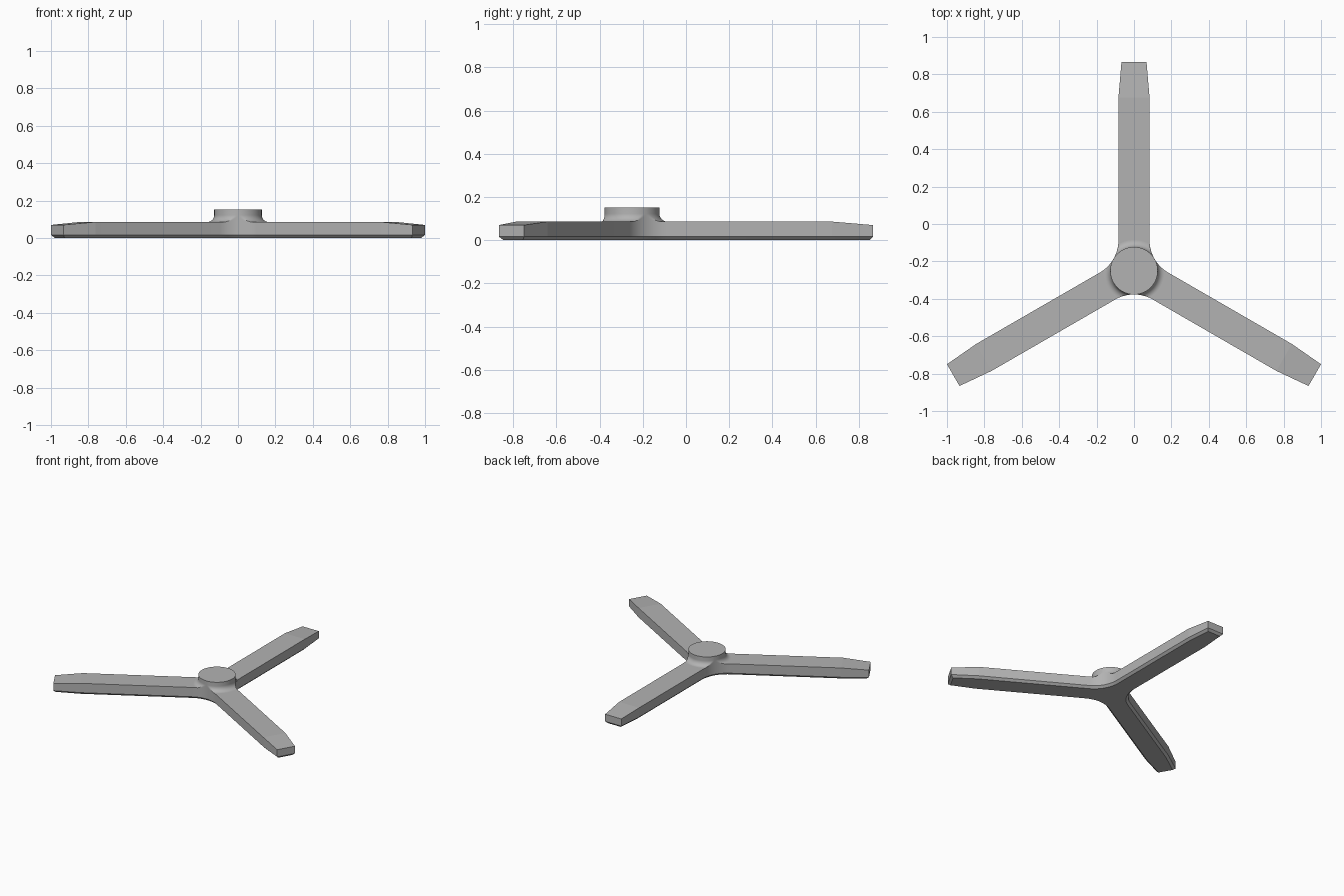
import bpy, bmesh
from math import sin, cos, radians, degrees, sqrt, pi
from mathutils import Matrix, Vector

if "Cube" in bpy.data.objects:
    bpy.data.objects.remove(bpy.data.objects["Cube"], do_unlink=True)

CENTRE_Y = -0.25
ARM_LEN, TAPER_START = 1.116, 0.927
HALF_W, TIP_HALF_W = 0.083, 0.067
TOP_Z, TIP_Z, CHAMFER = 0.086, 0.07, 0.016
FILLET_R, FILLET_STEPS = 0.2, 16
FILLET_D = (HALF_W + FILLET_R) / sin(radians(60))   # hub axis to fillet centre
HUB_R, HUB_Z, FLARE = 0.127, 0.152, 0.037

grey = bpy.data.materials.new("plain_grey")
grey.use_nodes = True
colour = (0.45, 0.45, 0.45, 1)
grey.diffuse_color = colour
grey.node_tree.nodes["Principled BSDF"].inputs["Base Color"].default_value = colour


def finish(bm, name, angle):
    bmesh.ops.recalc_face_normals(bm, faces=bm.faces)
    mesh = bpy.data.meshes.new(name)
    bm.to_mesh(mesh)
    bm.free()
    obj = bpy.data.objects.new(name, mesh)
    obj.location.y = CENTRE_Y
    mesh.materials.append(grey)
    bpy.context.collection.objects.link(obj)
    bpy.ops.object.select_all(action='DESELECT')
    obj.select_set(True)
    bpy.context.view_layer.objects.active = obj
    bpy.ops.object.shade_smooth_by_angle(angle=radians(angle))
    return obj


def outline(inset):
    """One arm end plus the fillet to the next arm, repeated three times."""
    w, t, tip = HALF_W - inset, TIP_HALF_W - inset, ARM_LEN - inset
    arm = [Vector(p) for p in ((w, TAPER_START, 0), (t, tip, 0), (-t, tip, 0), (-w, TAPER_START, 0))]
    cx, cy = FILLET_D * cos(radians(150)), FILLET_D * sin(radians(150))
    r = FILLET_R + inset
    for i in range(FILLET_STEPS + 1):
        a = -radians(60) * i / FILLET_STEPS
        arm.append(Vector((cx + r * cos(a), cy + r * sin(a), 0)))
    return [Matrix.Rotation(k * 2 * pi / 3, 3, 'Z') @ p for k in range(3) for p in arm]


def bridge(bm, a, b):
    n = len(a)
    for i in range(n):
        bm.faces.new((a[i], a[(i + 1) % n], b[(i + 1) % n], b[i]))


# Three-armed body: chamfered underside, tops sloping down at the tips
bm = bmesh.new()
per_arm = 4 + FILLET_STEPS + 1
is_tip = lambda i: i % per_arm in (1, 2)
outer = outline(0)
base = [bm.verts.new(p) for p in outline(CHAMFER)]
lower = [bm.verts.new((p.x, p.y, CHAMFER)) for p in outer]
upper = [bm.verts.new((p.x, p.y, TIP_Z if is_tip(i) else TOP_Z)) for i, p in enumerate(outer)]
bm.faces.new(base)
bridge(bm, base, lower)
bridge(bm, lower, upper)
bm.faces.new([v for i, v in enumerate(upper) if not is_tip(i)])
for k in range(3):
    bm.faces.new(upper[k * per_arm:k * per_arm + 4])
finish(bm, "three_arm_body", 4.2)


# Round hub: flared foot, trimmed where it meets the fillets between the arms
def wall_radius(angle):
    d = (degrees(angle) - 30 + 60) % 120 - 60
    if abs(d) > 33:
        return 1.0
    d = radians(d)
    return FILLET_D * cos(d) - sqrt(FILLET_R ** 2 - (FILLET_D * sin(d)) ** 2)


bm = bmesh.new()
SEGMENTS, STEPS = 144, 12
profile = []
for i in range(STEPS + 1):
    a = pi / 2 * i / STEPS
    profile.append((HUB_R + FLARE * (1 - sin(a)), TOP_Z + FLARE * (1 - cos(a))))
profile.append((HUB_R, HUB_Z))
rings = []
for r, z in profile:
    ring = []
    for s in range(SEGMENTS):
        a = 2 * pi * s / SEGMENTS
        rr = min(r, wall_radius(a))
        ring.append(bm.verts.new((rr * cos(a), rr * sin(a), z)))
    rings.append(ring)
for a, b in zip(rings, rings[1:]):
    bridge(bm, a, b)
bm.faces.new(rings[-1])
finish(bm, "hub", 25)
